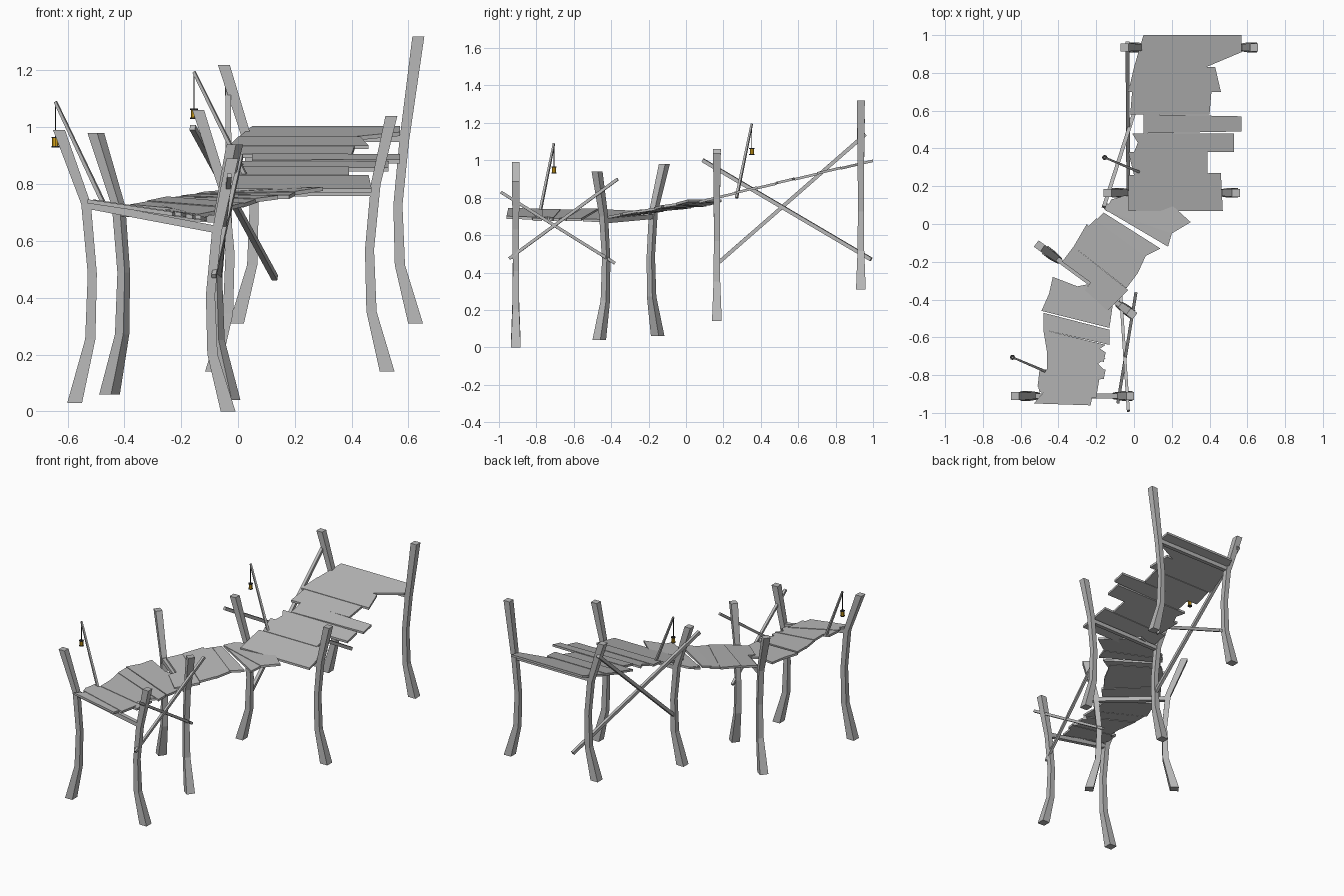
import bpy
import bmesh
from mathutils import Vector

default_cube = bpy.data.objects.get("Cube")
if default_cube:
    bpy.data.objects.remove(default_cube, do_unlink=True)


def make_material(name, colour):
    material = bpy.data.materials.new(name)
    material.use_nodes = True
    material.diffuse_color = (*colour, 1)
    shader = next(n for n in material.node_tree.nodes if n.type == "BSDF_PRINCIPLED")
    shader.inputs["Base Color"].default_value = (*colour, 1)
    return material


wood = make_material("weathered grey wood", (.48, .48, .48))
iron = make_material("dark iron", (.03, .03, .03))
amber = make_material("amber glass", (.7, .38, .01))


def finish(mesh_builder, name, material):
    bmesh.ops.recalc_face_normals(mesh_builder, faces=mesh_builder.faces)
    mesh = bpy.data.meshes.new(name)
    mesh_builder.to_mesh(mesh)
    mesh_builder.free()
    mesh.materials.append(material)
    part = bpy.data.objects.new(name, mesh)
    bpy.context.collection.objects.link(part)
    return part


def loft(name, rings, material):
    """Skin a list of point rings and cap both ends."""
    bm = bmesh.new()
    loops = [[bm.verts.new(point) for point in ring] for ring in rings]
    for lower, upper in zip(loops, loops[1:]):
        for i in range(len(lower)):
            j = (i + 1) % len(lower)
            bm.faces.new((lower[i], lower[j], upper[j], upper[i]))
    bm.faces.new(loops[0])
    bm.faces.new(loops[-1])
    return finish(bm, name, material)


def square_ring(centre, side, other, half):
    return [centre + half * (a * side + b * other)
            for a, b in ((1, 1), (-1, 1), (-1, -1), (1, -1))]


def bar(name, start, end, half, end_half=None, material=wood):
    """Square bar between two points, optionally tapered."""
    start, end = Vector(start), Vector(end)
    direction = (end - start).normalized()
    reference = Vector((1, 0, 0)) if abs(direction.z) > .98 else Vector((0, 0, 1))
    side = direction.cross(reference).normalized()
    other = direction.cross(side)
    return loft(name, [square_ring(start, side, other, half),
                       square_ring(end, side, other, end_half or half)], material)


def leg(name, base, outward, deck, foot, top, lean):
    """Bent post: leaning top, pinched shin and a splayed foot."""
    out = Vector((*outward, 0)).normalized()
    across = out.cross(Vector((0, 0, 1)))
    drop = deck - foot
    profile = ((.04, foot, .026), (-.015, deck - drop * .68, .018),
               (-.022, deck - drop * .35, .016), (0, deck, .017), (lean, top, .021))
    rings = [square_ring(Vector((*base, z)) + out * offset, out, across, half)
             for offset, z, half in profile]
    loft(name, rings, wood)


# Trestles: two bent legs joined by a cross beam
def trestle(name, left, right, left_heights, right_heights, beam_heights):
    outward = Vector(left) - Vector(right)
    leg(name + "_right_leg", left, outward, *left_heights)
    leg(name + "_left_leg", right, -outward, *right_heights)
    bar(name + "_beam", (*left, beam_heights[0]), (*right, beam_heights[1]), .013)


trestle("front_trestle", (-.535, -.91), (-.075, -.91),
        (.73, .03, .99, .095), (.63, 0, .89, .055), (.727, .64))
trestle("bend_trestle", (-.42, -.175), (-.06, -.44),
        (.72, .06, .98, .1), (.7, .04, .94, .06), (.7, .676))
trestle("middle_trestle", (-.05, .165), (.485, .165),
        (.78, .14, 1.06, .09), (.8, .14, 1.04, .055), (.768, .772))
trestle("back_trestle", (.035, .935), (.585, .935),
        (.95, .31, 1.22, .085), (.95, .31, 1.32, .05), (.962, .962))


# Deck heights for the three spans
def front_height(x, y):
    return .742 - .15 * (x + .5)


def bend_height(x, y):
    along = (x + .24) * .66 + (y + .29) * .75
    across = (x + .24) * .75 - (y + .29) * .66
    return .718 + .12 * along - .08 * across * (1 - along / .6)


def back_height(x, y):
    return .785 + .236 * (y - .07)


def deck(name, outlines, height):
    """Thin planks with broken ends laid along a sloping span."""
    for number, outline in enumerate(outlines):
        lift = .003 * (number % 2)
        rings = [[(x, y, height(x, y) + lift - depth) for x, y in outline]
                 for depth in (.014, 0)]
        loft(f"{name}_plank_{number + 1}", rings, wood)


deck("front_deck", [
    [(-.43, -.28), (-.3, -.33), (-.25, -.32), (-.11, -.41), (-.13, -.55), (-.49, -.46), (-.45, -.37)],
    [(-.48, -.47), (-.13, -.56), (-.13, -.64), (-.48, -.56)],
    [(-.48, -.56), (-.15, -.64), (-.18, -.66), (-.15, -.68), (-.16, -.73), (-.46, -.68)],
    [(-.46, -.67), (-.15, -.71), (-.19, -.74), (-.16, -.77), (-.46, -.77)],
    [(-.5, -.77), (-.15, -.77), (-.16, -.82), (-.51, -.86)],
    [(-.51, -.85), (-.18, -.8), (-.2, -.92), (-.5, -.89)],
    [(-.47, -.88), (-.22, -.91), (-.23, -.96), (-.53, -.95)],
], front_height)

deck("bend_deck", [
    [(-.38, -.2), (-.32, -.12), (-.03, -.35), (-.14, -.46), (-.26, -.35), (-.23, -.31)],
    [(-.32, -.12), (-.25, 0), (.02, -.26), (-.04, -.34)],
    [(-.25, -.02), (-.2, .03), (.08, -.13), (.02, -.26)],
    [(-.2, .02), (-.16, .06), (.14, -.13), (.06, -.17)],
    [(-.16, .08), (-.14, .11), (.2, -.05), (.18, -.12)],
    [(-.12, .13), (.1, .19), (.3, .01), (.2, -.05), (-.15, .07)],
], bend_height)

deck("back_deck", [
    [(.05, 1), (.57, 1), (.57, .91), (.38, .83), (0, .83)],
    [(0, .83), (.43, .83), (.46, .7), (-.03, .7)],
    [(-.01, .7), (.41, .7), (.4, .58), (-.02, .58)],
    [(.05, .58), (.57, .57), (.57, .49), (.05, .48)],
    [(-.01, .48), (.53, .48), (.53, .38), (0, .38), (.02, .43)],
    [(-.03, .38), (.39, .38), (.39, .26), (0, .26)],
    [(-.03, .26), (.46, .27), (.47, .07), (-.03, .07)],
], back_height)

# Crossed braces along the sides
bar("front_brace_falling", (-.03, -.99, .83), (-.07, -.38, .45), .008)
bar("front_brace_rising", (-.085, -.945, .475), (.01, -.365, .9), .008)
bar("back_brace_falling", (-.16, .09, 1), (.13, .99, .47), .01)
bar("back_brace_rising", (-.03, .165, .445), (-.035, .96, 1.14), .01)


# Hanging lanterns on leaning poles
def disc(name, centre, radius, height, material):
    bm = bmesh.new()
    bmesh.ops.create_cone(bm, cap_ends=True, segments=8, radius1=radius,
                          radius2=radius, depth=height)
    finish(bm, name, material).location = centre


def lantern(name, foot, tip, drop):
    bar(name + "_pole", foot, tip, .007, .005)
    hook = Vector(tip)
    body = hook - Vector((0, 0, drop))
    bar(name + "_string", hook, body, .002, material=iron)
    disc(name + "_glass", body, .011, .03, amber)
    for end, label in ((1, "cap"), (-1, "base")):
        disc(f"{name}_{label}", body + Vector((0, 0, end * .016)), .014, .005, iron)


lantern("front_lantern", (-.47, -.78, .725), (-.643, -.706, 1.09), .142)
lantern("back_lantern", (.04, .27, .8), (-.155, .352, 1.195), .147)
